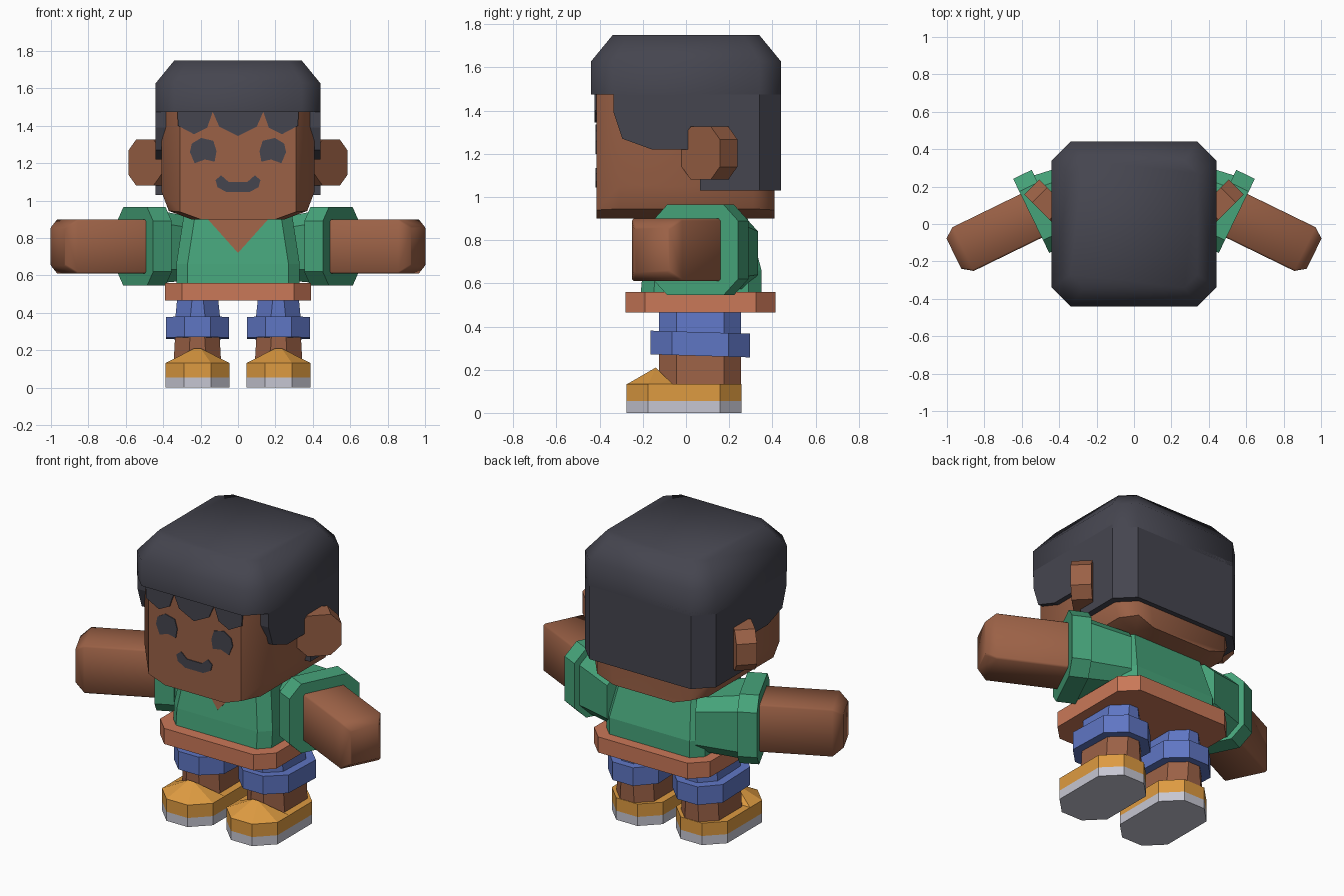
import bpy, bmesh, math
from mathutils import Vector

if "Cube" in bpy.data.objects:
    bpy.data.objects.remove(bpy.data.objects["Cube"])


def mat(name, r, g, b):
    lin = [((c / 255 + 0.055) / 1.055) ** 2.4 for c in (r, g, b)]
    m = bpy.data.materials.new(name)
    m.diffuse_color = (*lin, 1)
    m.use_nodes = True
    m.node_tree.nodes["Principled BSDF"].inputs["Base Color"].default_value = m.diffuse_color
    return m


SKIN = mat("skin brown", 155, 97, 70)
HAIR = mat("charcoal", 69, 69, 79)
SHIRT = mat("green", 70, 164, 122)
HEM = mat("terracotta", 202, 120, 88)
DENIM = mat("blue", 95, 118, 196)
SHOE = mat("orange", 222, 155, 65)
SOLE = mat("light grey", 198, 198, 210)


def finish(bm, name, material, smooth=False):
    bmesh.ops.recalc_face_normals(bm, faces=bm.faces)
    me = bpy.data.meshes.new(name)
    bm.to_mesh(me)
    bm.free()
    me.materials.append(material)
    ob = bpy.data.objects.new(name, me)
    bpy.context.collection.objects.link(ob)
    if smooth:
        bpy.ops.object.select_all(action='DESELECT')
        ob.select_set(True)
        bpy.context.view_layer.objects.active = ob
        bpy.ops.object.shade_smooth_by_angle(angle=math.radians(46))
    return ob


def hull(name, material, points, smooth=False):
    """Convex solid around a few cross-section points."""
    bm = bmesh.new()
    for p in points:
        bm.verts.new(p)
    bmesh.ops.convex_hull(bm, input=bm.verts)
    bmesh.ops.delete(bm, geom=[v for v in bm.verts if not v.link_faces], context='VERTS')
    bmesh.ops.dissolve_limit(bm, angle_limit=0.02, verts=bm.verts, edges=bm.edges)
    return finish(bm, name, material, smooth)


def prism(name, material, points, offset, cuts=()):
    """Extrude a flat outline by an offset, then slice with planes."""
    bm = bmesh.new()
    f = bm.faces.new([bm.verts.new(p) for p in points])
    r = bmesh.ops.extrude_face_region(bm, geom=[f])
    bmesh.ops.translate(bm, vec=offset, verts=[v for v in r["geom"] if isinstance(v, bmesh.types.BMVert)])
    if f.is_valid and len(bm.faces) == len(points) + 1:
        bm.faces.new(list(f.verts))
    for co, no in cuts:
        r = bmesh.ops.bisect_plane(bm, geom=bm.verts[:] + bm.edges[:] + bm.faces[:],
                                   plane_co=co, plane_no=no, clear_outer=True)
        bmesh.ops.holes_fill(bm, edges=[e for e in bm.edges if e.is_boundary])
    return finish(bm, name, material)


def octo(a0, a1, b0, b1, c):
    """Chamfered rectangle as 2D points."""
    return [(a0 + c, b0), (a1 - c, b0), (a1, b0 + c), (a1, b1 - c),
            (a1 - c, b1), (a0 + c, b1), (a0, b1 - c), (a0, b0 + c)]


def ring(a0, a1, b0, b1, c, z, tilt=0):
    return [(x, y, z + tilt * y) for x, y in octo(a0, a1, b0, b1, c)]


# Head: chamfered block, jaw narrowing towards the chin
jaw = []
for s in (-1, 1):
    for y_out, y_in in ((-0.415, -0.31), (0.41, 0.31)):
        jaw += [(s * 0.31, y_out, 1.6), (s * 0.31, y_out, 0.94), (s * 0.2, y_out, 0.9),
                (s * 0.41, y_in, 1.6), (s * 0.41, y_in, 1.05), (s * 0.37, y_in, 0.945),
                (s * 0.25, y_in, 0.9)]
hull("head", SKIN, jaw, True)

# Hair: bevelled cap, and a lower part cut from its side profile
hull("hair_cap", HAIR, ring(-.44, .44, -.44, .44, .1, 1.475) + ring(-.44, .44, -.44, .44, .1, 1.628)
     + ring(-.34, .34, -.34, .34, .07, 1.75), True)
profile = [(-.335, 1.5), (-.335, 1.39), (-.295, 1.27), (-.157, 1.22), (.065, 1.22),
           (.065, 1.03), (.44, 1.03), (.44, 1.5)]
prism("hair_lower", HAIR, [(-.44, y, z) for y, z in profile], (.88, 0, 0),
      [((s * .39, .39, 0), (s, 1, 0)) for s in (-1, 1)])

# Fringe and painted face details as thin plates
half = [(.135, 1.475), (.1, 1.395)]
right = [(.325, 1.48), (.32, 1.4), (.235, 1.355), (.165, 1.39)] + half
fringe = right + [(0, 1.345)] + [(-x, z) for x, z in reversed(right)]
prism("fringe", HAIR, [(x, -.415, z) for x, z in fringe], (0, -.008, 0))
eye = [(-.07, 1.26), (-.06, 1.305), (-.01, 1.335), (.055, 1.32), (.072, 1.265),
       (.062, 1.208), (.01, 1.22), (-.045, 1.2)]
for s, side in ((-1, "left"), (1, "right")):
    prism(side + "_eye", HAIR, [(s * (.187 - a), -.415, z) for a, z in eye], (0, -.005, 0))
lip = [(.05, 1.1), (.09, 1.135), (.12, 1.11), (.11, 1.072), (.06, 1.045)]
prism("mouth", HAIR, [(x, -.415, z) for x, z in lip] + [(-x, -.415, z) for x, z in reversed(lip)],
      (0, -.005, 0))

# Torso, hem and neckline
hull("shirt_body", SHIRT, ring(-.33, .33, -.21, .35, .06, .55) + ring(-.33, .33, -.2, .35, .06, .66)
     + ring(-.29, .29, -.16, .28, .06, .92))
hull("hem", HEM, ring(-.39, .39, -.28, .415, .09, .465) + ring(-.39, .39, -.28, .415, .09, .56))
neck = [(x, -.2 + (z - .66) * .04 / .26, z) for x, z in ((-.17, .91), (0, .72), (.17, .91))]
prism("neckline", SKIN, neck, (0, -.005, 0))

# Ears, arms and legs on both sides
ang = math.radians(26)
for s, side in ((-1, "left"), (1, "right")):
    # ear: octagonal slab turned 45 degrees
    ear = []
    for u, z in octo(0, .25, 1.08, 1.327, .06):
        for d in (0, .115):
            ear.append((s * (.41 + (u - d) * .707), -.02 + (u + d) * .707, z))
    hull(side + "_ear", SKIN, ear)

    def arm_ring(d, hw, z0, z1, c, s=s):
        """Section across the arm at distance d along it."""
        return [(s * (d * math.cos(ang) + t * math.sin(ang)),
                 -d * math.sin(ang) + t * math.cos(ang), z)
                for t, z in octo(.28 - hw, .28 + hw, z0, z1, c)]

    hull(side + "_arm", SKIN, arm_ring(.3, .13, .61, .9, .01) + arm_ring(.88, .13, .61, .9, .01)
         + arm_ring(.935, .09, .65, .86, .01), True)
    hull(side + "_sleeve_cuff", SHIRT, arm_ring(.365, .22, .545, .965, .075)
         + arm_ring(.475, .22, .545, .965, .075))
    hull(side + "_shoulder", SHIRT, arm_ring(.12, .15, .58, .9, .06)
         + arm_ring(.38, .19, .56, .945, .07))

    # leg: calf, trouser leg and turned-up cuff
    def box(x0, x1, s=s):
        return sorted((s * x0, s * x1))
    hull(side + "_calf", SKIN, ring(*box(.088, .346), -.125, .255, .08, .1)
         + ring(*box(.1, .335), -.125, .255, .08, .3))
    hull(side + "_trouser_leg", DENIM, ring(*box(.092, .338), -.125, .255, .08, .34)
         + ring(*box(.107, .325), -.125, .255, .08, .48))
    hull(side + "_trouser_cuff", DENIM, ring(*box(.048, .385), -.165, .297, .1, .266, -.03)
         + ring(*box(.048, .385), -.165, .297, .1, .376, -.03))

    # shoe: sole, upper and raised tongue
    foot = (*box(.045, .388), -.275, .258, .1)
    hull(side + "_sole", SOLE, ring(*foot, 0) + ring(*foot, .055))
    hull(side + "_shoe", SHOE, ring(*foot, .055) + ring(*foot, .133))
    hull(side + "_shoe_tongue", SHOE, [p for p in ring(*foot, .132) if p[1] < -.1]
         + [(s * .045, -.06, .132), (s * .388, -.06, .132),
            (s * .2, -.14, .21), (s * .233, -.14, .21)])
